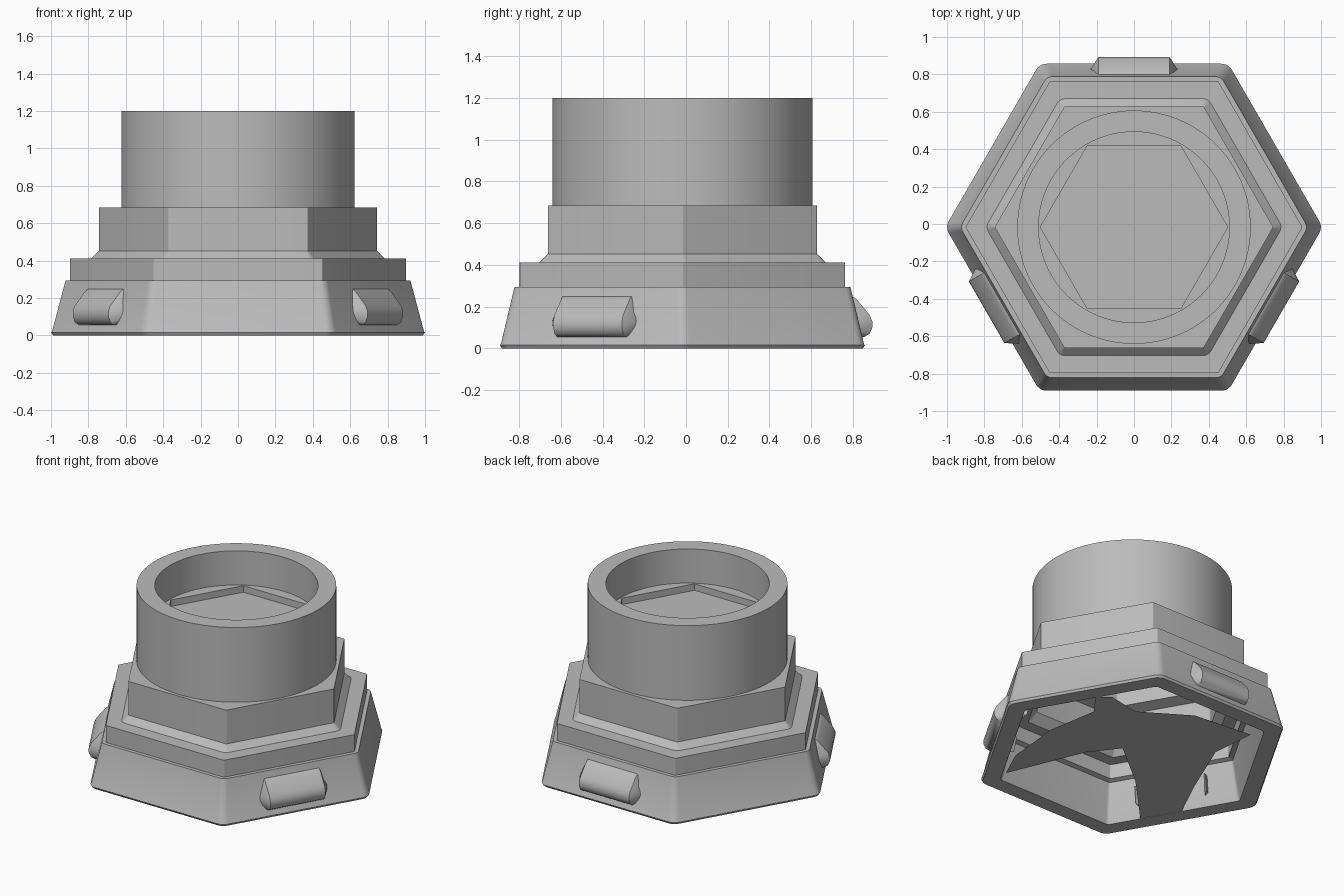
import bpy, bmesh, math
from mathutils import Vector

if "Cube" in bpy.data.objects:
    bpy.data.objects.remove(bpy.data.objects["Cube"])

CY = -0.017  # hexagon axis sits slightly forward because of the rear grip
grey = bpy.data.materials.new("plain grey")
grey.diffuse_color = (0.5, 0.5, 0.5, 1)
grey.use_nodes = True
grey.node_tree.nodes["Principled BSDF"].inputs["Base Color"].default_value = grey.diffuse_color


def circle_ring(r, z, n=96):
    return [(r * math.cos(2 * math.pi * i / n), r * math.sin(2 * math.pi * i / n), z)
            for i in range(n)]


def sharp_hex_ring(apothem, z, n=96):
    """Hexagon sampled at the same angles as the circle ring."""
    pts = []
    for i in range(n):
        a = 2 * math.pi * i / n
        r = apothem / math.cos(a % (math.pi / 3) - math.pi / 6)
        pts.append((r * math.cos(a), r * math.sin(a), z))
    return pts


def round_hex_ring(apothem, z, radius, k=6):
    """Hexagon with rounded corners, corner on +x."""
    pts = []
    for c in range(6):
        a = c * math.pi / 3
        d = (apothem - radius) / math.cos(math.pi / 6)
        for j in range(k):
            b = a + math.pi / 3 * (j / (k - 1) - 0.5)
            pts.append((d * math.cos(a) + radius * math.cos(b),
                        d * math.sin(a) + radius * math.sin(b), z))
    return pts


def loft(name, rings, caps=(False, False), closed=False, angle=28):
    bm = bmesh.new()
    loops = [[bm.verts.new(p) for p in ring] for ring in rings]
    n = len(loops[0])
    pairs = list(zip(loops, loops[1:]))
    if closed:
        pairs.append((loops[-1], loops[0]))
    for lo, hi in pairs:
        for i in range(n):
            j = (i + 1) % n
            bm.faces.new((lo[i], lo[j], hi[j], hi[i]))
    if caps[0]:
        bm.faces.new(loops[0][::-1])
    if caps[1]:
        bm.faces.new(loops[-1])
    if closed or all(caps):
        bmesh.ops.recalc_face_normals(bm, faces=bm.faces)
    return finish(name, bm, angle)


def finish(name, bm, angle):
    me = bpy.data.meshes.new(name)
    bm.to_mesh(me)
    bm.free()
    me.materials.append(grey)
    ob = bpy.data.objects.new(name, me)
    bpy.context.collection.objects.link(ob)
    ob.location.y = CY
    bpy.ops.object.select_all(action='DESELECT')
    ob.select_set(True)
    bpy.context.view_layer.objects.active = ob
    bpy.ops.object.shade_smooth_by_angle(angle=math.radians(angle))
    return ob


# Hollow stepped hexagonal body: (apothem, z, corner radius), inside to outside
body = [
    (0.47, 0.85, 0.01), (0.47, 0.66, 0.01), (0.55, 0.64, 0.01), (0.55, 0.44, 0.01),
    (0.60, 0.38, 0.01), (0.68, 0.38, 0.01), (0.68, 0.28, 0.01), (0.71, 0.27, 0.02),
    (0.75, 0.03, 0.03), (0.76, 0.0, 0.03),
    (0.865, 0.0, 0.065), (0.874, 0.015, 0.065), (0.87, 0.022, 0.065),
    (0.805, 0.295, 0.05), (0.78, 0.295, 0.008), (0.78, 0.412, 0.008),
    (0.687, 0.412, 0.05), (0.645, 0.452, 0.008), (0.645, 0.685, 0.008),
    (0.50, 0.685, 0.008)]
rings = [round_hex_ring(*p) for p in body]
loft("stepped_hex_body", rings)

# Ceiling of the hollow
bm = bmesh.new()
bm.faces.new([bm.verts.new(p) for p in rings[0]][::-1])
finish("hollow_ceiling", bm, 28)

# Round collar with a shallow hexagonal pocket in its floor
loft("round_collar", [
    circle_ring(0.624, 0.685), circle_ring(0.624, 1.2), circle_ring(0.51, 1.2),
    circle_ring(0.51, 0.965), sharp_hex_ring(0.434, 0.965), sharp_hex_ring(0.434, 0.92)],
    caps=(False, True))

# Three rounded grips on alternate faces: (distance outward, z)
profile = [(0.78, 0.055), (0.872, 0.055), (0.897, 0.07), (0.910, 0.10),
           (0.910, 0.13), (0.897, 0.16), (0.835, 0.235), (0.815, 0.25), (0.76, 0.25)]
for k, deg in enumerate((90, 210, 330)):
    out = Vector((math.cos(math.radians(deg)), math.sin(math.radians(deg)), 0))
    side = Vector((-out.y, out.x, 0))
    grip = []
    for t, shrink, pull in ((-0.235, 0.55, 0.07), (-0.19, 1, 0), (0.19, 1, 0), (0.235, 0.55, 0.07)):
        grip.append([out * (d - pull) + side * t + Vector((0, 0, 0.13 + (z - 0.13) * shrink))
                     for d, z in profile])
    loft("grip_%d" % (k + 1), grip, caps=(True, True), angle=40)

# Flat web across the open underside, outlined in a frame turned by 50 degrees
web = [(-0.79, -0.22), (-0.73, 0.0), (-0.51, 0.32), (-0.24, 0.55), (-0.23, 0.73),
       (-0.125, 0.73), (0.02, 0.55), (0.39, 0.5), (0.74, 0.26), (0.52, 0.04),
       (0.39, -0.38), (0.30, -0.73), (0.05, -0.78), (0.02, -0.32), (-0.06, 0.09),
       (-0.29, 0.04)]
c, s = math.cos(math.radians(50)), math.sin(math.radians(50))
bm = bmesh.new()
f = bm.faces.new([bm.verts.new((d * c - t * s, d * s + t * c, 0.001)) for t, d in web])
f.normal_update()
if f.normal.z > 0:
    f.normal_flip()
finish("underside_web", bm, 28)
